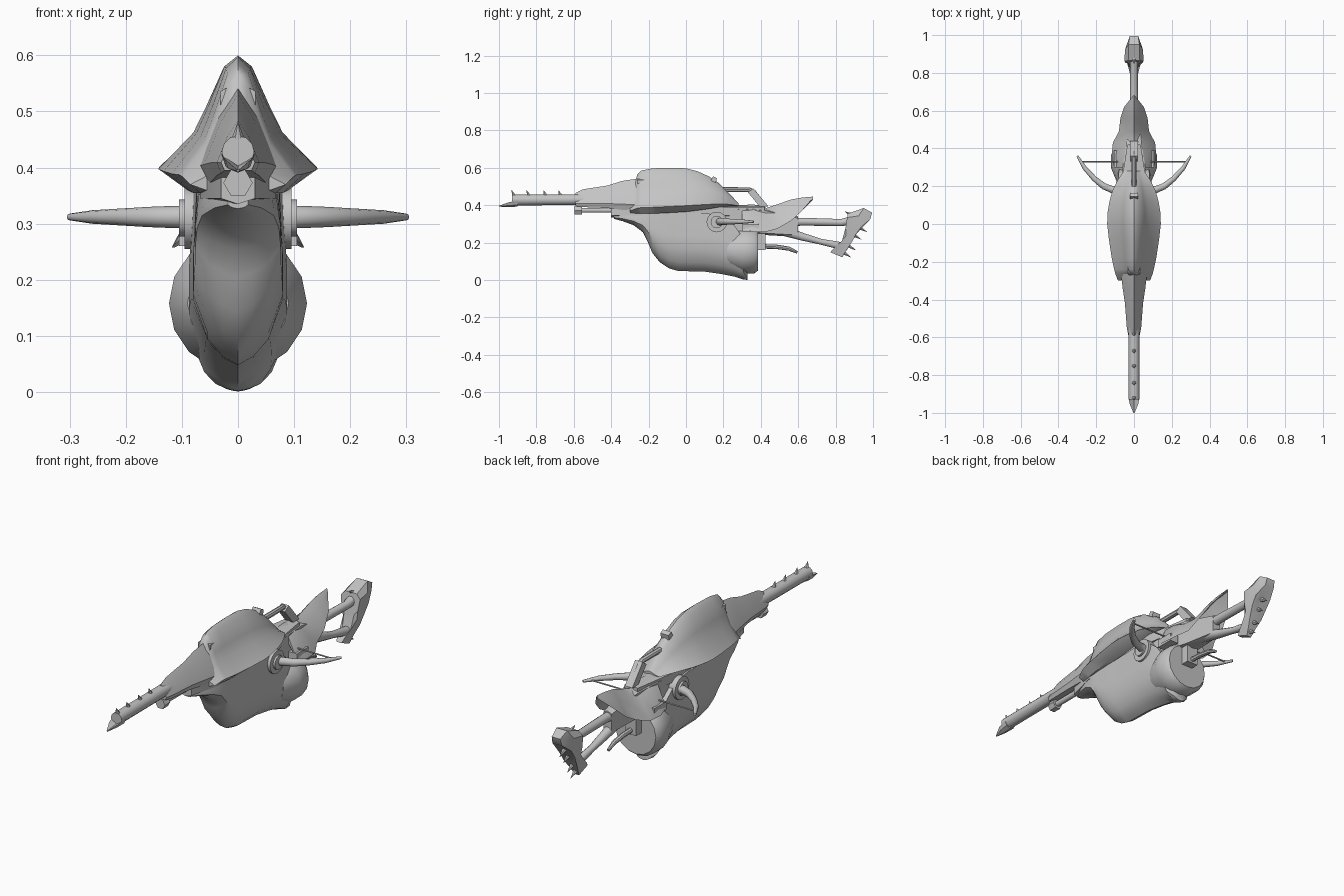
import bpy, bmesh, math
from mathutils import Vector

grey = bpy.data.materials.new("plain grey")
grey.diffuse_color = (0.55, 0.55, 0.55, 1)


def finish(name, bm, angle=35):
    bmesh.ops.remove_doubles(bm, verts=bm.verts, dist=0.0003)
    bmesh.ops.recalc_face_normals(bm, faces=bm.faces)
    me = bpy.data.meshes.new(name)
    bm.to_mesh(me)
    bm.free()
    me.materials.append(grey)
    ob = bpy.data.objects.new(name, me)
    bpy.context.collection.objects.link(ob)
    bpy.ops.object.select_all(action='DESELECT')
    ob.select_set(True)
    bpy.context.view_layer.objects.active = ob
    bpy.ops.object.shade_smooth_by_angle(angle=math.radians(angle))
    return ob


def bridge(name, rings, angle=35):
    """Skin closed rings of points and cap both ends."""
    bm = bmesh.new()
    rows = [[bm.verts.new(p) for p in r] for r in rings]
    n = len(rows[0])
    for a, b in zip(rows, rows[1:]):
        for i in range(n):
            j = (i + 1) % n
            bm.faces.new((a[i], a[j], b[j], b[i]))
    bm.faces.new(rows[0])
    bm.faces.new(rows[-1])
    return finish(name, bm, angle)


def loft(name, sections, angle=35):
    """Sections (y, half outline from top centre to bottom centre), mirrored in x."""
    rings = []
    for y, half in sections:
        right = [(x, y, z) for x, z in half]
        left = [(-x, y, z) for x, z in half[-2:0:-1]]
        rings.append(right + left)
    return bridge(name, rings, angle)


def tube(name, pts, radii, sides=10, ref=(1, 0, 0)):
    pts = [Vector(p) for p in pts]
    rings = []
    for i, p in enumerate(pts):
        t = (pts[min(i + 1, len(pts) - 1)] - pts[max(i - 1, 0)]).normalized()
        u = Vector(ref)
        u = (u - t * u.dot(t)).normalized()
        v = t.cross(u)
        r = radii[i] if isinstance(radii, (list, tuple)) else radii
        rings.append([p + r * (math.cos(a) * u + math.sin(a) * v)
                      for a in (k * math.tau / sides for k in range(sides))])
    return bridge(name, rings, 40)


def slab(name, pts, x0, x1):
    """Side outline (y, z) extruded from x0 to x1."""
    return bridge(name, [[(x, y, z) for y, z in pts] for x in (x0, x1)], 30)


def spike(name, base, tip, r):
    tube(name, [base, tip], [r, 0.001], 6)


# upper armour shell with flared skirt
prof = [(0, 1), (.18, .92), (.4, .62), (.56, .42), (1, .14), (.68, 0), (0, 0)]
shell = [(-.30, .085, .43, .36), (-.26, .10, .565, .355), (-.24, .105, .585, .355),
         (-.18, .118, .597, .355), (-.08, .133, .60, .36), (0, .142, .597, .365),
         (.06, .14, .582, .372), (.12, .13, .555, .38), (.18, .113, .515, .39),
         (.23, .088, .465, .395), (.28, .055, .41, .395)]
loft("upper_shell", [(y, [(x * w, zb + t * (zt - zb)) for x, t in prof])
                     for y, w, zt, zb in shell], 40)

# tapering barrel shroud
shroud = [(-.59, .03, .465, .395), (-.55, .038, .485, .39), (-.42, .048, .505, .385),
          (-.34, .06, .53, .375), (-.24, .072, .545, .365), (-.1, .075, .545, .365)]
loft("barrel_shroud", [(y, [(0, t), (w * .5, t - (t - b) * .3), (w, b + (t - b) * .2),
                            (w * .8, b), (0, b)]) for y, w, t, b in shroud])

# barrel, pointed lower lip and top spikes
tube("barrel", [(0, -.93, .428), (0, -.5, .43)], .029, 12)
loft("muzzle_lip", [(-.90, [(0, .405), (.03, .425), (.022, .402), (0, .392)]),
                    (-.95, [(0, .402), (.024, .415), (.017, .398), (0, .391)]),
                    (-1.0, [(0, .396), (.003, .397), (.002, .394), (0, .392)])])
for y in (-.92, -.84, -.75, -.67):
    spike("barrel_spike", (0, y, .45), (0, y - .012, .48), .012)

# lower barrel tube with hexagonal collar
tube("lower_tube", [(0, -.58, .373), (0, -.2, .373)], .014, 10)
tube("tube_collar", [(0, -.595, .373), (0, -.555, .373)], .026, 6)

# middle rail between shell and hull
loft("middle_rail", [(y, [(0, .40), (w, .39), (w, .345), (0, .335)])
                     for y, w in ((-.4, .03), (-.25, .068), (.2, .07), (.42, .035))])

# keeled hull
hull = [(-.385, .018, .345, .327), (-.34, .042, .35, .315), (-.28, .064, .35, .293),
        (-.23, .073, .352, .255), (-.205, .076, .353, .205), (-.18, .077, .355, .145),
        (-.14, .079, .355, .095), (-.09, .08, .356, .062), (-.04, .08, .357, .048),
        (.1, .084, .358, .045), (.19, .087, .345, .032), (.26, .088, .29, .018),
        (.295, .085, .24, .006), (.31, .06, .09, .002), (.33, .03, .03, .001)]
loft("hull", [(y, [(0, t), (w * .93, t), (w, b + (t - b) * .62), (w, b + (t - b) * .38),
                   (w * .68, b + (t - b) * .15), (w * .34, b + (t - b) * .05), (0, b)])
              for y, w, t, b in hull], 40)

# rear drum: shallow dome, wide cylinder
tube("rear_drum", [(0, .22, .158), (0, .30, .158), (0, .365, .158), (0, .385, .158)],
     [.09, .123, .123, .108], 16)

# receiver under the fin and stock neck
loft("receiver", [(y, [(0, t), (w, t - .01), (w, b + .01), (0, b)])
                  for y, w, t, b in ((.1, .06, .37, .28), (.3, .06, .39, .25),
                                     (.43, .04, .38, .24), (.6, .022, .34, .23))])
slab("rear_block", [(.375, .16), (.425, .16), (.425, .26), (.375, .26)], -.03, .03)

# swept rear fin, folded along its centre
fin = [(.30, .40, .06, .37, .105, .27), (.36, .405, .06, .37, .118, .258),
       (.43, .385, .06, .345, .112, .258), (.49, .405, .045, .35, .08, .275),
       (.56, .43, .036, .385, .072, .315), (.62, .441, .025, .415, .052, .37),
       (.68, .446, .002, .443, .004, .44)]
loft("rear_fin", [(y, [(0, c), (a, az), (e, ez), (a * .8, az - .012), (0, c - .014)])
                  for y, c, a, az, e, ez in fin], 40)

# stock struts
tube("upper_strut", [(0, .5, .305), (0, .62, .312), (0, .83, .307), (0, .89, .32)],
     [.026, .022, .02, .025])
tube("lower_strut", [(0, .5, .27), (0, .62, .232), (0, .72, .205), (0, .84, .18)],
     [.03, .022, .016, .022])

# butt: widened top, narrow toe, ridged along the middle
outline = [(.865, .355, .03), (.95, .385, .028), (.995, .36, .022), (.985, .325, .025),
           (.93, .28, .024), (.885, .2, .02), (.835, .122, .012), (.772, .148, .014),
           (.785, .165, .018), (.83, .195, .022), (.85, .26, .026)]
cy, cz = .89, .265
rings = []
for f, s in ((-1, .55), (-.6, 1), (.6, 1), (1, .55)):
    ring = []
    for i, (y, z, w) in enumerate(outline):
        my, mz, _ = outline[(len(outline) - 1 - i + 0) % len(outline)]
        k = .0 if s == 1 else .22
        ring.append((f * w * 1.7, y + (my - y) * k, z + (mz - z) * k))
    rings.append(ring)
bridge("butt", rings, 35)
for y, z in ((.905, .235), (.935, .275), (.875, .178), (.85, .14)):
    spike("butt_tooth", (0, y - .015, z + .01), (0, y + .032, z - .018), .014)
spike("butt_tooth", (0, .88, .35), (0, .85, .366), .012)

# trigger lever
tube("lever", [(0, .4, .18), (0, .48, .178), (0, .55, .168), (0, .595, .148)],
     [.012, .012, .011, .007], 8)

# carry handle
tube("carry_handle", [(0, .18, .483), (0, .34, .483), (0, .36, .472), (0, .425, .39)],
     .013, 8)
slab("handle_mount", [(.33, .47), (.36, .49), (.44, .395), (.40, .385)], -.02, .02)

# front sight and rear stud on the shell
tube("front_sight", [(0, -.26, .518), (0, -.2, .518)], .036, 6, (0, 0, 1))
slab("rear_stud", [(.13, .53), (.16, .52), (.165, .545), (.145, .555)], -.022, .022)

# side horns with hubs and cord
for s in (-1, 1):
    tube("horn", [(s * x, y, .312) for x, y in ((.06, .18), (.11, .18), (.16, .2),
                                                (.21, .24), (.26, .295), (.30, .36))],
         [.02, .02, .018, .015, .012, .006], 10, (0, 0, 1))
    tube("horn_hub", [(s * .05, .165, .31), (s * .095, .165, .31)], .055, 16, (0, 0, 1))
    tube("hub_boss", [(s * .09, .165, .31), (s * .105, .165, .31)], .033, 12, (0, 0, 1))
    # lower side brackets
    slab("side_bracket", [(.30, .26), (.39, .26), (.39, .30), (.30, .30)],
         s * .06, s * .105)
tube("cord", [(-.277, .33, .312), (.277, .33, .312)], .004, 6, (0, 0, 1))
